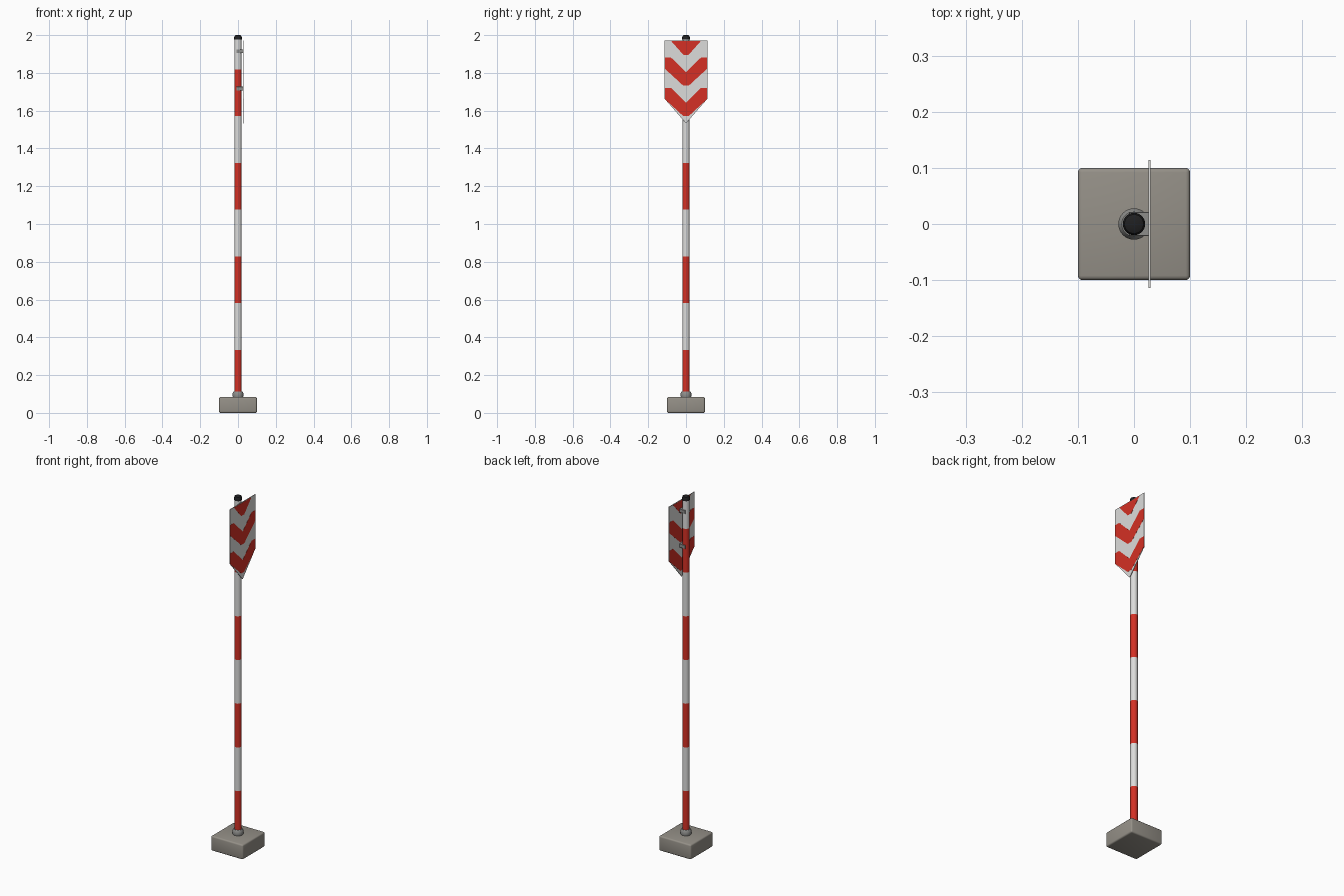
import bpy, bmesh, math
from mathutils import Vector

if "Cube" in bpy.data.objects:
    bpy.data.objects.remove(bpy.data.objects["Cube"])


def material(name, rgb):
    m = bpy.data.materials.new(name)
    m.diffuse_color = (*rgb, 1)
    m.use_nodes = True
    m.node_tree.nodes["Principled BSDF"].inputs["Base Color"].default_value = m.diffuse_color
    return m


WHITE = material("white", (0.72, 0.72, 0.71))
RED = material("red", (0.66, 0.03, 0.018))
STONE = material("concrete", (0.30, 0.28, 0.245))
METAL = material("grey metal", (0.27, 0.27, 0.26))
BLACK = material("black", (0.014, 0.014, 0.015))


def finish(bm, name, mats, smooth=True):
    bmesh.ops.recalc_face_normals(bm, faces=bm.faces)
    me = bpy.data.meshes.new(name)
    bm.to_mesh(me)
    bm.free()
    for m in mats:
        me.materials.append(m)
    ob = bpy.data.objects.new(name, me)
    bpy.context.collection.objects.link(ob)
    if smooth:
        bpy.ops.object.select_all(action='DESELECT')
        ob.select_set(True)
        bpy.context.view_layer.objects.active = ob
        bpy.ops.object.shade_smooth_by_angle(angle=math.radians(35))
    return ob


def lathe(name, profile, mats, rule=None, sides=24):
    """Revolve (radius, z) points around z, with capped ends."""
    bm = bmesh.new()
    rings = [[bm.verts.new((r * math.cos(2 * math.pi * i / sides),
                            r * math.sin(2 * math.pi * i / sides), z))
              for i in range(sides)] for r, z in profile]
    for k, (a, b) in enumerate(zip(rings, rings[1:])):
        for i in range(sides):
            j = (i + 1) % sides
            f = bm.faces.new((a[i], a[j], b[j], b[i]))
            f.material_index = rule(k) if rule else 0
    bm.faces.new(rings[0])
    bm.faces.new(rings[-1])
    return finish(bm, name, mats)


def box(name, lo, hi, mat, bevel, segments=1):
    bm = bmesh.new()
    bmesh.ops.create_cube(bm, size=1)
    lo, hi = Vector(lo), Vector(hi)
    for v in bm.verts:
        v.co = Vector(((v.co[i] + 0.5) * (hi[i] - lo[i]) + lo[i]) for i in range(3))
    bmesh.ops.bevel(bm, geom=bm.edges[:], offset=bevel, segments=segments,
                    profile=0.5, affect='EDGES')
    return finish(bm, name, [mat])


def mirrored_plate(name, half, x0, x1, mat):
    """Plate facing x: the (y, z) half outline is mirrored across y = 0."""
    outline = half + [(-y, z) for y, z in reversed(half) if y > 1e-6]
    bm = bmesh.new()
    face = bm.faces.new([bm.verts.new((x0, y, z)) for y, z in outline])
    new = bmesh.ops.extrude_face_region(bm, geom=[face])['geom']
    for v in new:
        if isinstance(v, bmesh.types.BMVert):
            v.co.x = x1
    return finish(bm, name, [mat], smooth=False)


# Foot block and collar
box("base_block", (-0.1, -0.1, 0), (0.1, 0.1, 0.084), STONE, 0.008, 3)
lathe("base_collar", [(0.026, 0.08), (0.028, 0.088), (0.028, 0.105), (0.022, 0.114)], [METAL])

# Pole with alternating red and white bands
levels = [0.08] + [0.334 + 0.2475 * i for i in range(7)] + [1.985]
lathe("pole", [(0.019, z) for z in levels], [RED, WHITE], lambda k: k % 2)

# Rounded end cap
lathe("pole_cap", [(0.02, 1.976), (0.02, 1.99), (0.017, 1.997), (0.011, 2.0)], [BLACK])

# Clamps holding the sign
for i, z in enumerate((1.717, 1.915)):
    box(f"clamp_{i + 1}", (-0.009, -0.0215, z - 0.01), (0.0265, 0.0215, z + 0.01), METAL, 0.001)

# Arrow-ended sign panel, with red chevrons seen on both faces
X0, X1 = 0.0262, 0.0292
mirrored_plate("sign_panel", [(0, 1.533), (0.114, 1.664), (0.114, 1.971)], X0, X1, WHITE)
chevron = [(0.014, 1.732), (0.112, 1.822), (0.112, 1.882), (0.08, 1.882), (0, 1.803)]
shapes = [[(0.014, 1.896), (0.078, 1.968)]]
shapes += [[(y, z - d) for y, z in chevron] for d in (0, 0.161)]
for i, half in enumerate(shapes):
    mirrored_plate(f"chevron_{i + 1}", half, X0 - 0.0005, X1 + 0.0005, RED)
